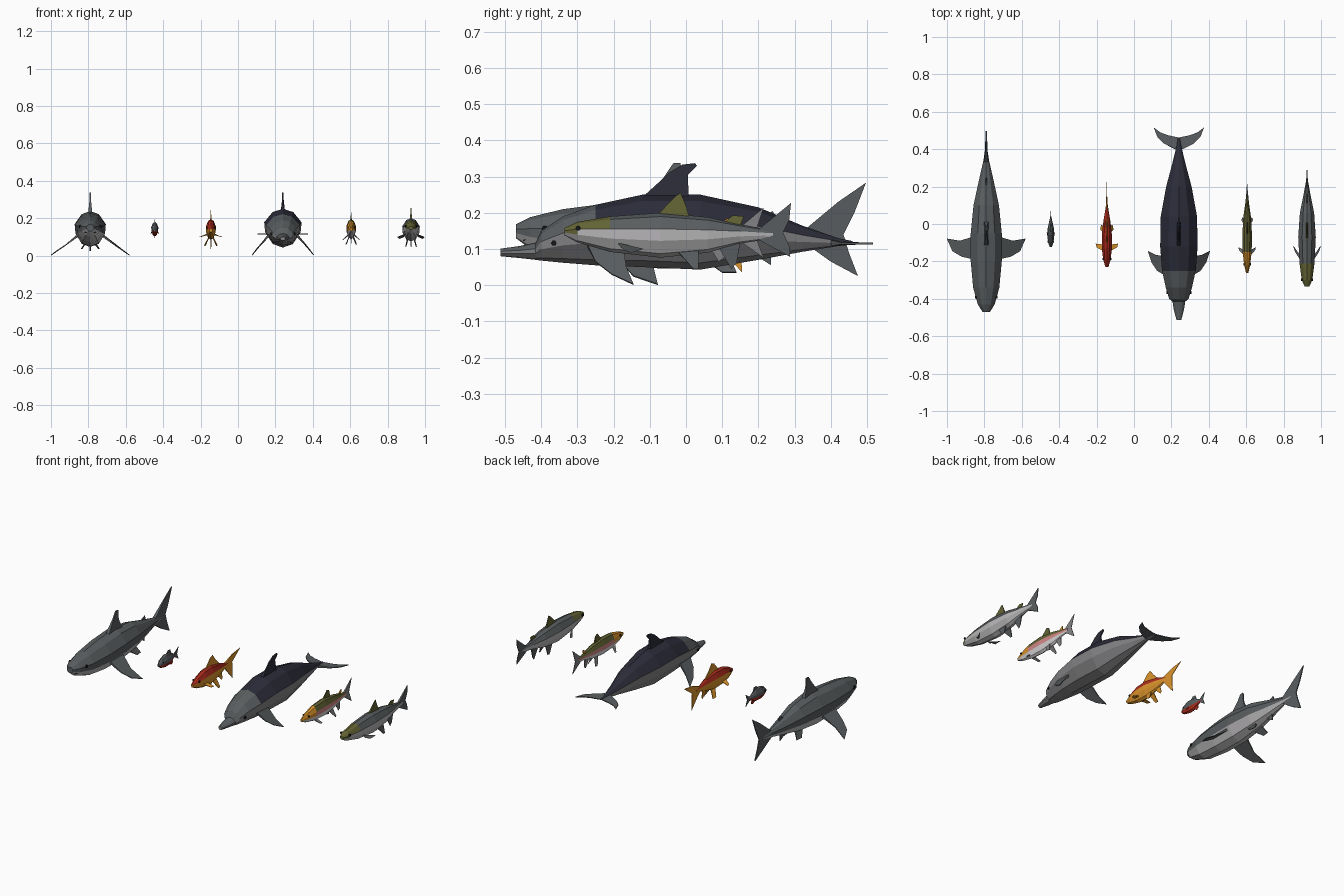
import bpy, bmesh, math
from mathutils import Vector, Matrix

COLOURS = {
    "dark_grey": (.10, .11, .115), "mid_grey": (.23, .23, .24), "light_grey": (.50, .49, .50),
    "navy": (.025, .025, .042), "red": (.42, .025, .012), "orange": (.72, .30, .025),
    "olive": (.125, .125, .035), "pink": (.65, .24, .24), "white": (.72, .70, .70), "black": (.008, .008, .008)}
MATS = {}
for n, c in COLOURS.items():
    m = bpy.data.materials.new(n)
    m.diffuse_color = (*c, 1)
    MATS[n] = m
ORDER = list(COLOURS)
# right half of the body cross-section, from back to belly
HALF = [(0, 1), (.55, .83), (1, .28), (.95, -.25), (.55, -.82), (0, -1)]
RING = HALF + [(-x, z) for x, z in HALF[-2:0:-1]]


def finish(bm, name, colour=None):
    bmesh.ops.recalc_face_normals(bm, faces=bm.faces[:])
    me = bpy.data.meshes.new(name)
    if colour:
        me.materials.append(MATS[colour])
    else:
        for n in ORDER:
            me.materials.append(MATS[n])
    bm.to_mesh(me)
    bm.free()
    ob = bpy.data.objects.new(name, me)
    bpy.context.collection.objects.link(ob)
    return ob


def body(name, cx, stations, rule):
    """Loft rings (y, bottom, top, half width); rule(band, y) names each face's colour."""
    bm = bmesh.new()
    rings = [[bm.verts.new((cx + px * w, y, (zb + zt) / 2 + pz * (zt - zb) / 2)) for px, pz in RING]
             for y, zb, zt, w in stations]
    n = len(RING)
    for s, (a, b) in enumerate(zip(rings, rings[1:])):
        ym = (stations[s][0] + stations[s + 1][0]) / 2
        for i in range(n):
            f = bm.faces.new((a[i], a[(i + 1) % n], b[(i + 1) % n], b[i]))
            f.material_index = ORDER.index(rule(min(i, n - 1 - i), ym))
    for r, y in ((rings[0], stations[0][0]), (rings[-1], stations[-1][0])):
        bm.faces.new(r).material_index = ORDER.index(rule(2, y))
    finish(bm, name)


def blade(name, pts, t, colour):
    """Fin from a 3D outline, thick at its root (first and last points) and thin at the tip."""
    pts = [Vector(p) for p in pts]
    nrm = (pts[-1] - pts[0]).cross(pts[len(pts) // 2 - (len(pts) > 4)] - pts[0]).normalized()
    bm = bmesh.new()
    sides = []
    for s in (1, -1):
        sides.append([bm.verts.new(p + nrm * s * t * (1 if i in (0, len(pts) - 1) else .3))
                      for i, p in enumerate(pts)])
    a, b = sides
    bm.faces.new(a)
    bm.faces.new(b[::-1])
    for i in range(len(pts)):
        j = (i + 1) % len(pts)
        bm.faces.new((a[j], a[i], b[i], b[j]))
    finish(bm, name, colour)


def fin(name, cx, pts, t, colour):
    blade(name, [(cx, y, z) for y, z in pts], t, colour)


def pair(name, cx, pts, t, colour):
    for side, s in (("right", 1), ("left", -1)):
        blade(f"{name}_{side}", [(cx + s * x, y, z) for x, y, z in pts], t, colour)


def eyes(name, cx, dx, y, z, r):
    for side, s in (("right", 1), ("left", -1)):
        bm = bmesh.new()
        bmesh.ops.create_cone(bm, cap_ends=True, segments=6, radius1=r, radius2=r, depth=.009,
                              matrix=Matrix.Translation((cx + s * dx, y, z)) @ Matrix.Rotation(math.pi / 2, 4, 'Y'))
        finish(bm, f"{name}_eye_{side}", "black")


# Shark
X = -.79
body("shark_body", X, [(-.47, .13, .168, .02), (-.43, .1, .188, .045), (-.34, .067, .21, .07),
     (-.2, .05, .228, .083), (-.05, .046, .238, .083), (.1, .062, .222, .068),
     (.23, .09, .185, .04), (.34, .115, .157, .015), (.4, .122, .15, .006)],
     lambda b, y: "dark_grey" if b < 3 else "light_grey")
fin("shark_dorsal_fin", X, [(-.12, .22), (-.06, .30), (-.035, .337), (-.015, .337), (-.01, .28), (.015, .22)], .012, "dark_grey")
fin("shark_rear_dorsal_fin", X, [(.2, .185), (.24, .205), (.25, .17)], .005, "dark_grey")
fin("shark_anal_fin", X, [(.18, .09), (.235, .055), (.235, .1)], .005, "dark_grey")
fin("shark_tail", X, [(.33, .155), (.42, .23), (.497, .283), (.465, .2), (.435, .14),
                      (.45, .09), (.475, .025), (.40, .065), (.33, .115)], .01, "dark_grey")
pair("shark_pectoral_fin", X, [(.06, -.19, .112), (.13, -.175, .058), (.18, -.145, .025), (.21, -.078, .002),
                               (.14, -.09, .05), (.06, -.065, .112)], .007, "dark_grey")
pair("shark_pelvic_fin", X, [(.025, .06, .065), (.05, .10, .035), (.045, .14, .035), (.02, .12, .075)], .005, "dark_grey")
eyes("shark", X, .055, -.39, .155, .009)
fin("shark_mouth", X, [(-.452, .125), (-.44, .118), (-.42, .108), (-.44, .127)], .03, "black")

# Piranha
X = -.445
body("piranha_body", X, [(-.122, .127, .143, .006), (-.1, .112, .165, .014), (-.06, .102, .18, .019),
     (-.02, .104, .176, .016), (.02, .125, .155, .007), (.04, .132, .148, .003)],
     lambda b, y: "dark_grey" if b < 3 else "red")
fin("piranha_dorsal_fin", X, [(-.05, .172), (-.03, .193), (-.01, .19), (0, .163)], .003, "dark_grey")
fin("piranha_anal_fin", X, [(-.02, .112), (0, .095), (.015, .102), (.01, .125)], .003, "red")
fin("piranha_tail", X, [(.03, .15), (.07, .178), (.055, .14), (.07, .103), (.03, .13)], .003, "dark_grey")
pair("piranha_pectoral_fin", X, [(.014, -.07, .125), (.022, -.045, .115), (.014, -.05, .132)], .002, "red")
eyes("piranha", X, .012, -.094, .145, .005)

# Goldfish
X = -.145
body("goldfish_body", X, [(-.23, .125, .145, .008), (-.19, .105, .168, .02), (-.13, .088, .19, .027),
     (-.06, .085, .195, .027), (.02, .1, .178, .018), (.08, .12, .155, .008), (.11, .125, .15, .004)],
     lambda b, y: "red" if b < 2 else "orange")
fin("goldfish_dorsal_fin", X, [(-.1, .185), (-.06, .235), (-.035, .245), (-.01, .212), (.03, .17)], .004, "orange")
fin("goldfish_tail", X, [(.08, .152), (.15, .18), (.225, .19), (.15, .135), (.155, .035), (.11, .085), (.08, .122)], .005, "orange")
fin("goldfish_anal_fin", X, [(.01, .105), (.05, .065), (.06, .075), (.045, .12)], .003, "orange")
pair("goldfish_pectoral_fin", X, [(.018, -.145, .115), (.055, -.125, .1), (.06, -.105, .1), (.018, -.11, .112)], .003, "orange")
pair("goldfish_pelvic_fin", X, [(.012, -.05, .095), (.035, -.03, .055), (.03, -.005, .05), (.01, -.015, .1)], .003, "orange")
eyes("goldfish", X, .019, -.187, .148, .006)

# Dolphin
X = .24
body("dolphin_body", X, [(-.512, .08, .101, .013), (-.46, .075, .108, .027), (-.415, .07, .118, .034),
     (-.40, .068, .15, .052), (-.34, .062, .19, .07), (-.25, .055, .222, .09), (-.12, .05, .25, .1),
     (.04, .043, .25, .097), (.2, .07, .215, .068), (.32, .092, .165, .036), (.42, .108, .13, .012),
     (.46, .112, .122, .005)],
     lambda b, y: "mid_grey" if b > 2 else "navy" if b < 2 and y > -.25 else "dark_grey" if b < 2 else "mid_grey")
fin("dolphin_dorsal_fin", X, [(-.135, .23), (-.085, .275), (-.045, .312), (-.01, .333), (.025, .337), (.03, .33),
                              (.005, .305), (.008, .23)], .012, "navy")
fluke = [(.02, .40, .117), (.08, .43, .115), (.115, .465, .115), (.135, .517, .115), (.10, .49, .115),
         (.06, .475, .115), (0, .462, .115), (-.002, .40, .117)]
pair("dolphin_fluke", X, fluke, .008, "dark_grey")
pair("dolphin_flipper", X, [(.07, -.275, .115), (.115, -.25, .065), (.145, -.205, .03), (.165, -.145, .002),
                            (.125, -.165, .05), (.07, -.175, .115)], .007, "dark_grey")
eyes("dolphin", X, .062, -.365, .116, .008)

# Trout
X = .605
body("trout_body", X, [(-.262, .13, .148, .006), (-.22, .112, .168, .016), (-.15, .095, .188, .024),
     (-.06, .088, .195, .026), (.04, .1, .182, .02), (.11, .12, .162, .01), (.16, .125, .155, .005)],
     lambda b, y: "orange" if y < -.17 and b < 3 else "olive" if b < 2 else "pink" if b == 2 else "white")
fin("trout_dorsal_fin", X, [(-.06, .185), (-.02, .23), (0, .222), (.01, .178)], .004, "olive")
fin("trout_adipose_fin", X, [(.085, .162), (.115, .185), (.12, .178), (.11, .155)], .003, "orange")
fin("trout_tail", X, [(.14, .152), (.215, .215), (.19, .14), (.215, .075), (.14, .128)], .005, "mid_grey")
fin("trout_anal_fin", X, [(.06, .115), (.09, .065), (.105, .075), (.1, .125)], .003, "mid_grey")
pair("trout_pectoral_fin", X, [(.018, -.165, .11), (.043, -.14, .085), (.046, -.125, .085), (.018, -.14, .107)], .003, "mid_grey")
pair("trout_pelvic_fin", X, [(.01, -.01, .1), (.03, .02, .06), (.025, .035, .06), (.01, .02, .107)], .003, "mid_grey")
eyes("trout", X, .016, -.215, .15, .006)

# Salmon
X = .925
body("salmon_body", X, [(-.335, .138, .158, .012), (-.3, .118, .175, .028), (-.21, .092, .19, .04),
     (-.07, .076, .2, .047), (.06, .09, .188, .038), (.15, .115, .168, .02), (.22, .126, .155, .007),
     (.24, .128, .153, .004)],
     lambda b, y: "light_grey" if b > 2 or (b == 2 and y > -.3) else "olive" if y < -.22 else "dark_grey")
fin("salmon_dorsal_fin", X, [(-.085, .188), (-.03, .245), (-.015, .255), (0, .22), (.01, .185)], .006, "olive")
fin("salmon_adipose_fin", X, [(.1, .17), (.13, .193), (.16, .19), (.15, .165)], .004, "olive")
fin("salmon_tail", X, [(.205, .158), (.29, .227), (.285, .18), (.268, .145), (.285, .11), (.288, .078), (.205, .123)], .006, "dark_grey")
fin("salmon_anal_fin", X, [(.09, .105), (.125, .045), (.14, .062), (.15, .12)], .004, "dark_grey")
pair("salmon_pectoral_fin", X, [(.036, -.185, .115), (.062, -.15, .09), (.073, -.118, .1), (.04, -.17, .098)], .004, "dark_grey")
pair("salmon_pelvic_fin", X, [(.018, -.02, .09), (.03, .02, .045), (.028, .035, .045), (.015, .035, .095)], .004, "dark_grey")
eyes("salmon", X, .028, -.298, .157, .007)
